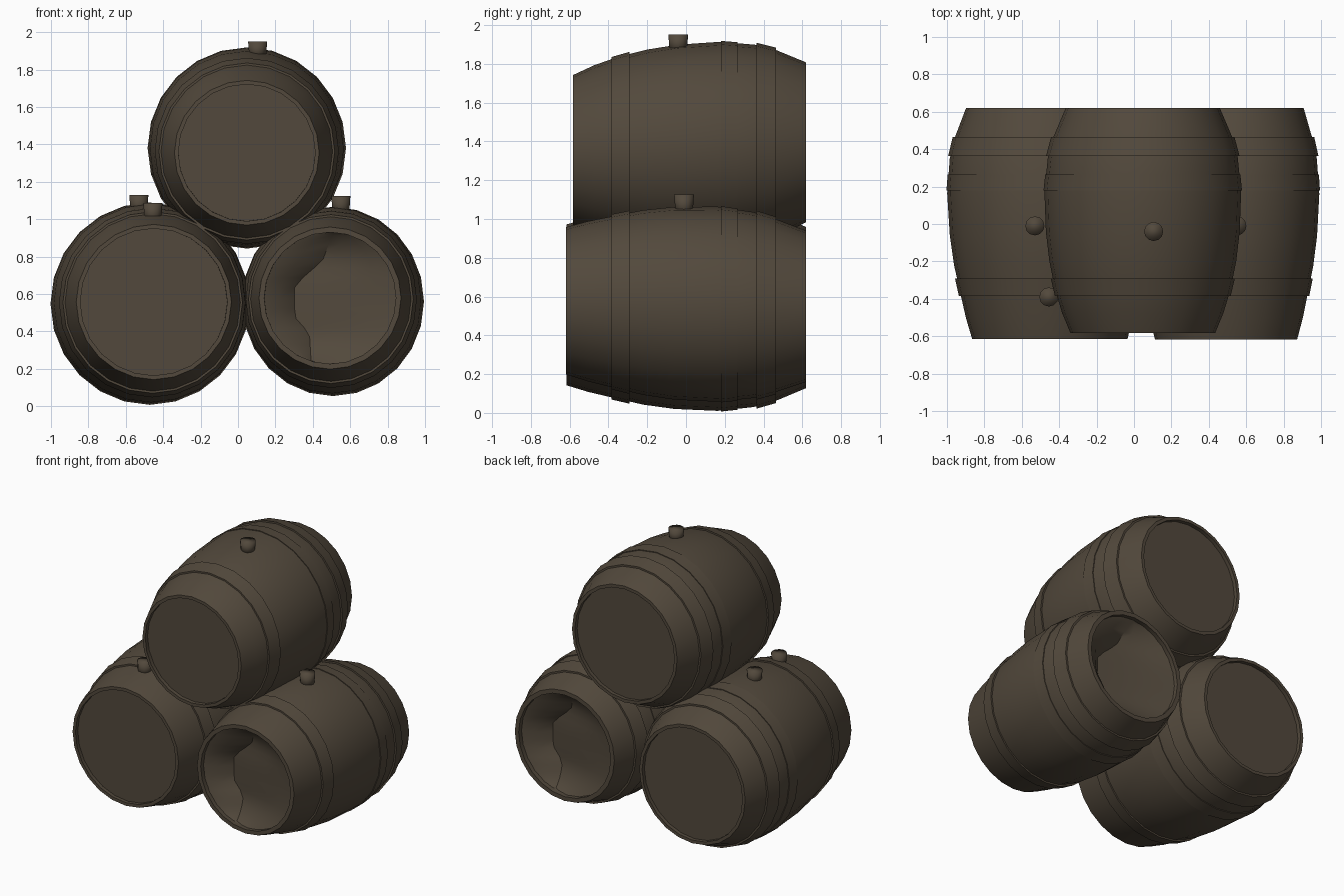
import bpy, bmesh, math
from mathutils import Vector

if "Cube" in bpy.data.objects:
    bpy.data.objects.remove(bpy.data.objects["Cube"])

SIDES = 24
wood = bpy.data.materials.new("dark_aged_wood")
wood.diffuse_color = (0.085, 0.066, 0.045, 1)
wood.use_nodes = True
wood.node_tree.nodes["Principled BSDF"].inputs["Base Color"].default_value = wood.diffuse_color


def finish(bm, name, angle=40):
    bmesh.ops.recalc_face_normals(bm, faces=bm.faces)
    me = bpy.data.meshes.new(name)
    bm.to_mesh(me)
    bm.free()
    me.materials.append(wood)
    ob = bpy.data.objects.new(name, me)
    bpy.context.collection.objects.link(ob)
    bpy.ops.object.select_all(action='DESELECT')
    ob.select_set(True)
    bpy.context.view_layer.objects.active = ob
    bpy.ops.object.shade_smooth_by_angle(angle=math.radians(angle))
    return ob


def lathe(bm, front, back, profile, cap=False, loop=False, tall=1.0):
    """Rings along the front-to-back axis; profile = (fraction, radius)."""
    rings = []
    for t, r in profile:
        c = front.lerp(back, t)
        k = 1 + (tall - 1) * max(0, math.sin(math.pi * min(max(t, 0), 1)))
        rings.append([bm.verts.new(c + Vector((r * math.cos(a), 0, k * r * math.sin(a))))
                      for a in (2 * math.pi * i / SIDES for i in range(SIDES))])
    pairs = list(zip(rings, rings[1:]))
    if loop:
        pairs.append((rings[-1], rings[0]))
    for p, q in pairs:
        for i in range(SIDES):
            j = (i + 1) % SIDES
            bm.faces.new((p[i], p[j], q[j], q[i]))
    if cap:
        bm.faces.new(rings[0])
        bm.faces.new(rings[-1])


def interp(table, t):
    for (t0, r0), (t1, r1) in zip(table, table[1:]):
        if t <= t1:
            return r0 + (r1 - r0) * (t - t0) / (t1 - t0)
    return table[-1][1]


def barrel(name, front, back, rf, rb, rmax, hf, hb, heads=True, tall=1.0):
    front, back = Vector(front), Vector(back)
    body = [(0, rf), (.09, rf + (.89 * rmax - rf) * .55), (.19, .89 * rmax), (.32, .95 * rmax),
            (.45, .985 * rmax), (.63, rmax), (.78, .965 * rmax), (.87, .91 * rmax), (1, rb)]
    d = .022 if heads else .06
    bm = bmesh.new()
    lathe(bm, front, back, [(d, hf), (0, hf)] + body + [(1, hb), (1 - d, hb)], cap=heads, tall=tall)
    finish(bm, name + "_body")
    # three hoops
    length = (back - front).length
    bm = bmesh.new()
    for y0, y1, lift in ((-.385, -.29, .011), (.18, .265, .005), (.365, .465, .012)):
        a, b = (y0 - front.y) / length, (y1 - front.y) / length
        ra, rb2 = interp(body, a), interp(body, b)
        lathe(bm, front, back, [(a, ra - .008), (a, ra + lift), (b, rb2 + lift), (b, rb2 - .008)],
              loop=True, tall=tall)
    finish(bm, name + "_hoops")


def dented_head(name, cx, y, cz, r, s):
    """Head pushed inward along a crooked crease; s = +1 front, -1 back."""
    fold = [(-.36, -.10), (-.19, -.11), (-.10, -.19), (.07, -.19), (.20, -.04), (.36, .02)]
    bm = bmesh.new()
    rows = []
    N = 20
    for k in range(N + 1):
        z = r * math.sin(math.pi * (k / N - .5))
        w = math.sqrt(max(r * r - z * z, 0)) + .002
        f = max(-w, min(w, interp(fold, z)))
        dip = .11 * (1 - (z / r) ** 4)
        row = [(-w, .03), ((f - w) / 2, .03 + dip * .3), (f, .03 + dip)]
        row += [(f + (w - f) * t, .03 + dip * (1 - t) * (1 + .4 * t)) for t in (.25, .5, .75, 1)]
        rows.append([bm.verts.new((cx + s * u, y + s * e, cz + z)) for u, e in row])
    for p, q in zip(rows, rows[1:]):
        for i in range(len(p) - 1):
            bm.faces.new((p[i], p[i + 1], q[i + 1], q[i]))
    finish(bm, name, 30)


barrel("left_barrel", (-.45, -.615, .557), (-.483, .62, .543), .415, .415, .528, .393, .393, tall=1.02)
barrel("top_barrel", (.047, -.583, 1.355), (.047, .62, 1.395), .387, .412, .526, .366, .39, tall=1.015)
barrel("right_barrel", (.492, -.618, .578), (.517, .62, .55), .38, .39, .483, .352, .36,
       heads=False, tall=1.045)
dented_head("right_barrel_front_head", .492, -.618, .578, .352, 1)
dented_head("right_barrel_back_head", .517, .62, .55, .36, -1)

# bungs
bung_list = (("top_bung", .105, -.04, 1.86, 1.95), ("left_bung", -.53, -.01, 1.03, 1.13),
             ("left_front_bung", -.455, -.39, .98, 1.085), ("right_bung", .55, -.01, 1.02, 1.125))
for name, x, y, z0, z1 in bung_list:
    bm = bmesh.new()
    bmesh.ops.create_cone(bm, cap_ends=True, segments=12, radius1=.044, radius2=.051, depth=z1 - z0)
    bmesh.ops.translate(bm, verts=bm.verts, vec=(x, y, (z0 + z1) / 2))
    finish(bm, name, 100)
